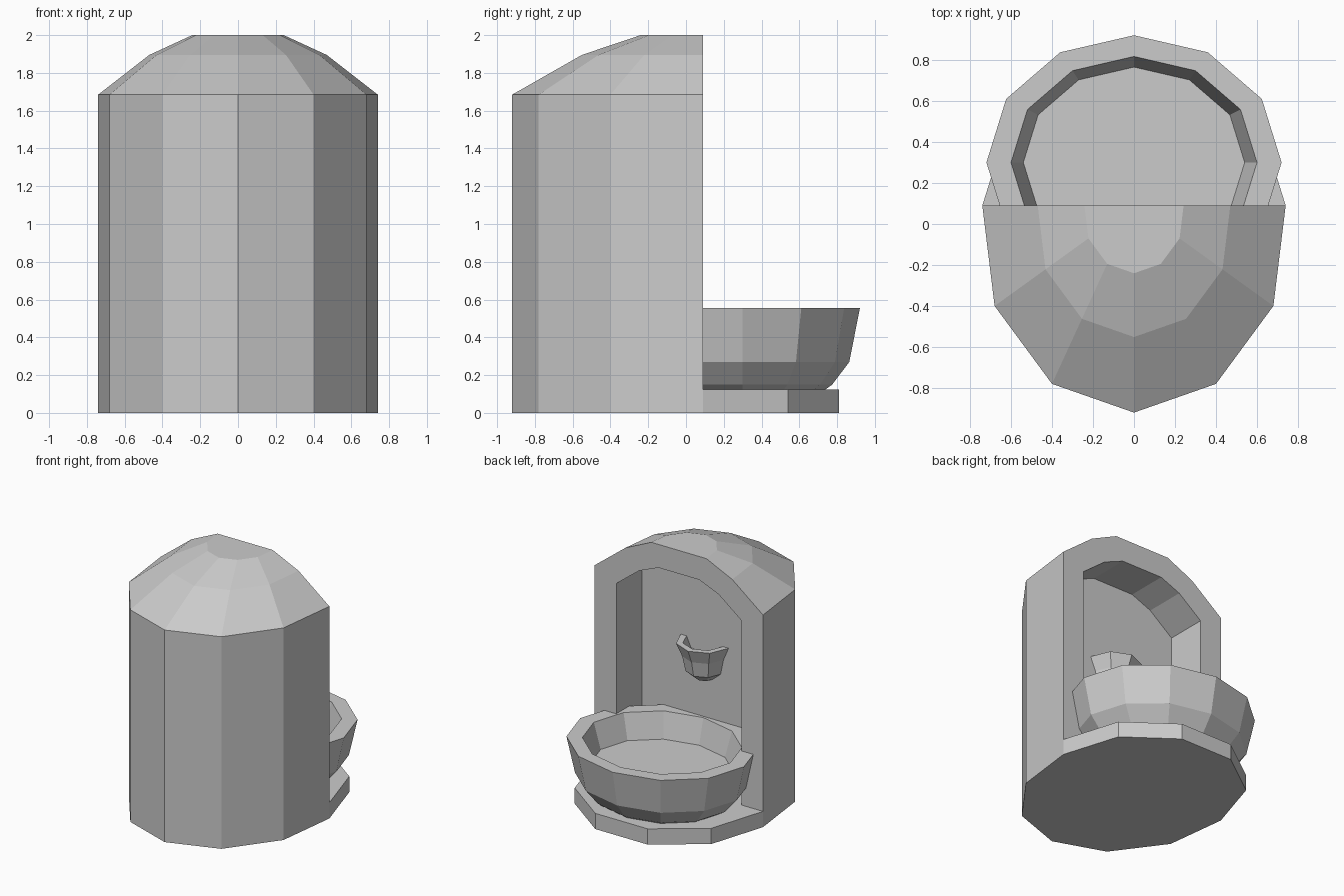
import bpy, bmesh, math

if "Cube" in bpy.data.objects:
    bpy.data.objects.remove(bpy.data.objects["Cube"])

FACE_Y = 0.09      # plane of the flat face
NICHE_Y = -0.235   # back wall of the niche
BASE_Z = 0.125     # top of the plinth step


def finish(bm, name):
    bmesh.ops.recalc_face_normals(bm, faces=bm.faces[:])
    me = bpy.data.meshes.new(name)
    bm.to_mesh(me)
    bm.free()
    ob = bpy.data.objects.new(name, me)
    bpy.context.collection.objects.link(ob)
    return ob


def loft(name, rings):
    """Join equal-length closed rings with quads and cap both ends."""
    bm = bmesh.new()
    vs = [[bm.verts.new(p) for p in r] for r in rings]
    n = len(vs[0])
    for a, b in zip(vs, vs[1:]):
        for i in range(n):
            j = (i + 1) % n
            bm.faces.new((a[i], a[j], b[j], b[i]))
    bm.faces.new(vs[0][::-1])
    bm.faces.new(vs[-1])
    return finish(bm, name)


def mirrored(half):
    """Mirror right-hand points in x; centre points are kept once."""
    return half + [(-x, v) for x, v in reversed(half) if x > 1e-6]


def turned(name, profile, sides, cy, squash):
    """Faceted vessel from (radius, z) profile, elliptical in plan."""
    rings = []
    for r, z in profile:
        rings.append([(r * math.cos(2 * math.pi * i / sides),
                       cy + squash * r * math.sin(2 * math.pi * i / sides), z)
                      for i in range(sides)])
    return loft(name, rings)


# Domed shell: half plan scaled towards the crown
plan = mirrored([(0.74, 0), (0.68, -0.49), (0.40, -0.87), (0, -1.01)])
shell = loft("domed_shell", [[(x * s, FACE_Y + y * s, z) for x, y in plan]
                             for s, z in [(1, 0), (1, 1.685), (0.635, 1.895), (0.327, 2.0)]])

# Arched niche cut into the flat face
arch = mirrored([(0.55, BASE_Z), (0.55, 1.59), (0.35, 1.745), (0.18, 1.815)])
cutter = loft("niche_cutter", [[(x, y, z) for x, z in arch] for y in (NICHE_Y, 0.4)])
cutter.hide_render = True
cutter.hide_viewport = False
mod = shell.modifiers.new("niche", 'BOOLEAN')
mod.operation = 'DIFFERENCE'
mod.solver = 'EXACT'
mod.object = cutter
bpy.context.view_layer.objects.active = shell
bpy.ops.object.modifier_apply(modifier=mod.name)
bpy.data.objects.remove(cutter)

# Plinth step under the basin
step = mirrored([(0.74, FACE_Y), (0.60, 0.54), (0.23, 0.81)])
loft("plinth_step", [[(x, y, z) for x, y in step] for z in (0, BASE_Z)])

# Basin, its back sunk into the niche wall
turned("basin", [(0.51, BASE_Z), (0.55, 0.15), (0.655, 0.27), (0.72, 0.555),
                 (0.60, 0.555), (0.54, 0.355)], 12, 0.30, 0.862)

# Small wall cup above the basin
turned("wall_cup", [(0.07, 0.87), (0.14, 0.93), (0.165, 1.05), (0.21, 1.155),
                    (0.16, 1.155), (0.12, 1.07)], 8, NICHE_Y, 1.0)
